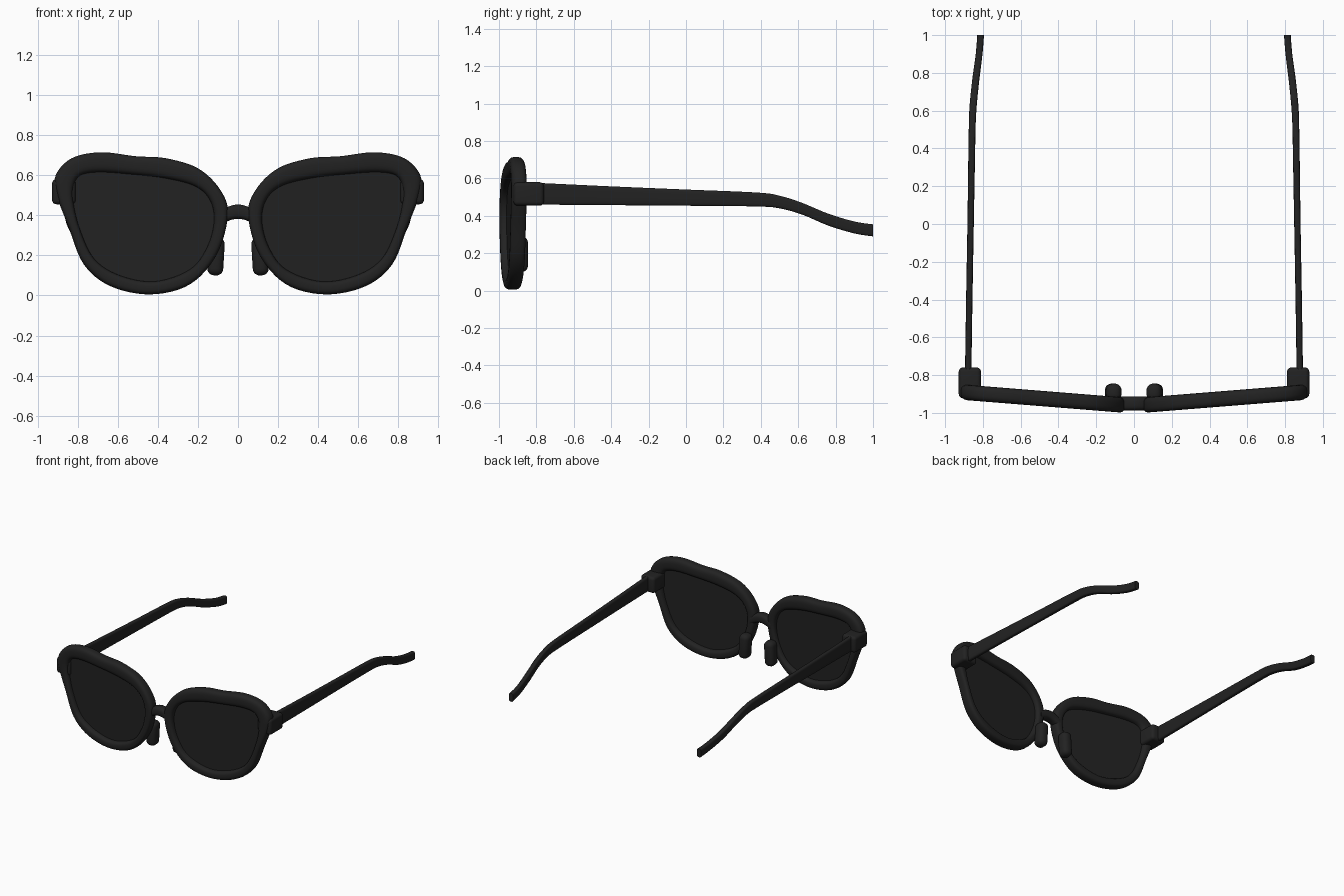
import bpy, bmesh, math
from mathutils import Matrix, Vector

cube = bpy.data.objects.get("Cube")
if cube:
    bpy.data.objects.remove(cube, do_unlink=True)

black = bpy.data.materials.new("matte black")
black.use_nodes = True
BLACK = (0.016, 0.016, 0.016, 1)
black.diffuse_color = BLACK
black.node_tree.nodes["Principled BSDF"].inputs["Base Color"].default_value = BLACK


def finish(name, bm):
    bmesh.ops.recalc_face_normals(bm, faces=bm.faces)
    mesh = bpy.data.meshes.new(name)
    bm.to_mesh(mesh)
    bm.free()
    mesh.materials.append(black)
    ob = bpy.data.objects.new(name, mesh)
    bpy.context.collection.objects.link(ob)
    bpy.ops.object.select_all(action='DESELECT')
    ob.select_set(True)
    bpy.context.view_layer.objects.active = ob
    bpy.ops.object.shade_smooth_by_angle(angle=math.radians(40))
    return ob


def spline(pts, steps, closed=False):
    """Smooth interpolation through tuples of any length."""
    n, out = len(pts), []
    pick = (lambda i: pts[i % n]) if closed else (lambda i: pts[max(0, min(n - 1, i))])
    for i in range(n if closed else n - 1):
        for k in range(steps):
            t = k / steps
            out.append(tuple(
                b + t * (c - a) / 2 + t * t * (a - 2.5 * b + 2 * c - d / 2)
                + t ** 3 * (1.5 * (b - c) + (d - a) / 2)
                for a, b, c, d in zip(pick(i - 1), pick(i), pick(i + 1), pick(i + 2))))
    return out if closed else out + [pts[-1]]


def rounded(n, power):
    """Points of a rounded square from -1 to 1."""
    def f(v):
        return math.copysign(abs(v) ** (2 / power), v)
    angles = [2 * math.pi * (k + 0.5) / n for k in range(n)]
    return [(f(math.cos(a)), f(math.sin(a))) for a in angles]


def loft(name, rings, closed=False):
    bm = bmesh.new()
    rows = [[bm.verts.new(p) for p in ring] for ring in rings]
    n = len(rows[0])
    for i in range(len(rows) if closed else len(rows) - 1):
        a, b = rows[i], rows[(i + 1) % len(rows)]
        for k in range(n):
            bm.faces.new((a[k], a[(k + 1) % n], b[(k + 1) % n], b[k]))
    if not closed:
        bm.faces.new(rows[0])
        bm.faces.new(rows[-1])
    return finish(name, bm)


def block(name, lo, hi, radius, tilt=0):
    """Box with rounded edges between two corners."""
    lo, hi = Vector(lo), Vector(hi)
    bm = bmesh.new()
    bmesh.ops.create_cube(bm, size=1)
    bmesh.ops.scale(bm, vec=hi - lo, verts=bm.verts)
    bmesh.ops.bevel(bm, geom=bm.edges[:], offset=radius, segments=5,
                    profile=0.5, affect='EDGES')
    bmesh.ops.transform(bm, verts=bm.verts, matrix=Matrix.Translation((lo + hi) / 2)
                        @ Matrix.Rotation(tilt, 4, 'Y'))
    return finish(name, bm)


# Rim outline: outer x, outer z, inner x, inner z
OUTLINE = [
    (.05, .405, .12, .37), (.09, .53, .14, .475), (.20, .635, .215, .545),
    (.36, .685, .365, .585), (.51, .695, .54, .605), (.685, .715, .69, .615),
    (.83, .685, .785, .60), (.91, .60, .82, .545), (.905, .50, .82, .455),
    (.845, .34, .785, .32), (.77, .155, .715, .18), (.635, .045, .59, .10),
    (.435, .005, .415, .07), (.24, .055, .24, .13), (.105, .205, .155, .24)]
DEPTH = .041            # half the rim thickness

# Temple stations: y, centre x, half width, top z, bottom z
TEMPLE = [
    (-.80, .878, .017, .577, .460), (-.40, .872, .017, .558, .457),
    (0, .865, .017, .541, .454), (.38, .859, .018, .525, .450),
    (.50, .857, .018, .508, .440), (.62, .852, .019, .470, .407),
    (.76, .838, .019, .412, .348), (.90, .820, .018, .370, .306),
    (1, .812, .018, .355, .290)]


def wrap(x):
    """Depth of the lens plane, swept back towards the sides."""
    return -1.004 + DEPTH + .08 * x


outline = spline(OUTLINE, 6, closed=True)

for side, s in (("left", 1), ("right", -1)):
    # Rim: rounded section swept between the outer and inner outlines
    rings = []
    for ox, oz, ix, iz in outline:
        ring = []
        for u, v in rounded(20, 3):
            t = (u + 1) / 2
            x, z = ox + (ix - ox) * t, oz + (iz - oz) * t
            ring.append((s * x, wrap(x) + v * DEPTH, z))
        rings.append(ring)
    loft(side + "_rim", rings, closed=True)

    # Lens: thin plate seated inside the rim
    plate = []
    for d in (-.006, .006):
        plate.append([(s * (ix + (ox - ix) * .2), wrap(ix + (ox - ix) * .2) + d,
                       iz + (oz - iz) * .2) for ox, oz, ix, iz in outline])
    loft(side + "_lens", plate)

    # Hinge block and nose pad
    xs = sorted((s * .81, s * .928))
    block(side + "_hinge", (xs[0], -.922, .455), (xs[1], -.76, .58), .022)
    xs = sorted((s * .07, s * .15))
    block(side + "_nose_pad", (xs[0], -.935, .10), (xs[1], -.845, .29), .034,
          tilt=s * -.06)

    # Temple arm with drooping ear tip
    loft(side + "_temple", [
        [(s * (x + u * w), y, (top + low) / 2 + v * (top - low) / 2)
         for u, v in rounded(20, 4)]
        for y, x, w, top, low in spline(TEMPLE, 5)])

# Bridge: arched bar joining the rims
arch = []
for k in range(13):
    x = -.09 + .18 * k / 12
    mid = .418 - 4.5 * x * x
    arch.append([(x, -.95 + u * .037, mid + v * .036) for u, v in rounded(20, 3)])
loft("bridge", arch)
